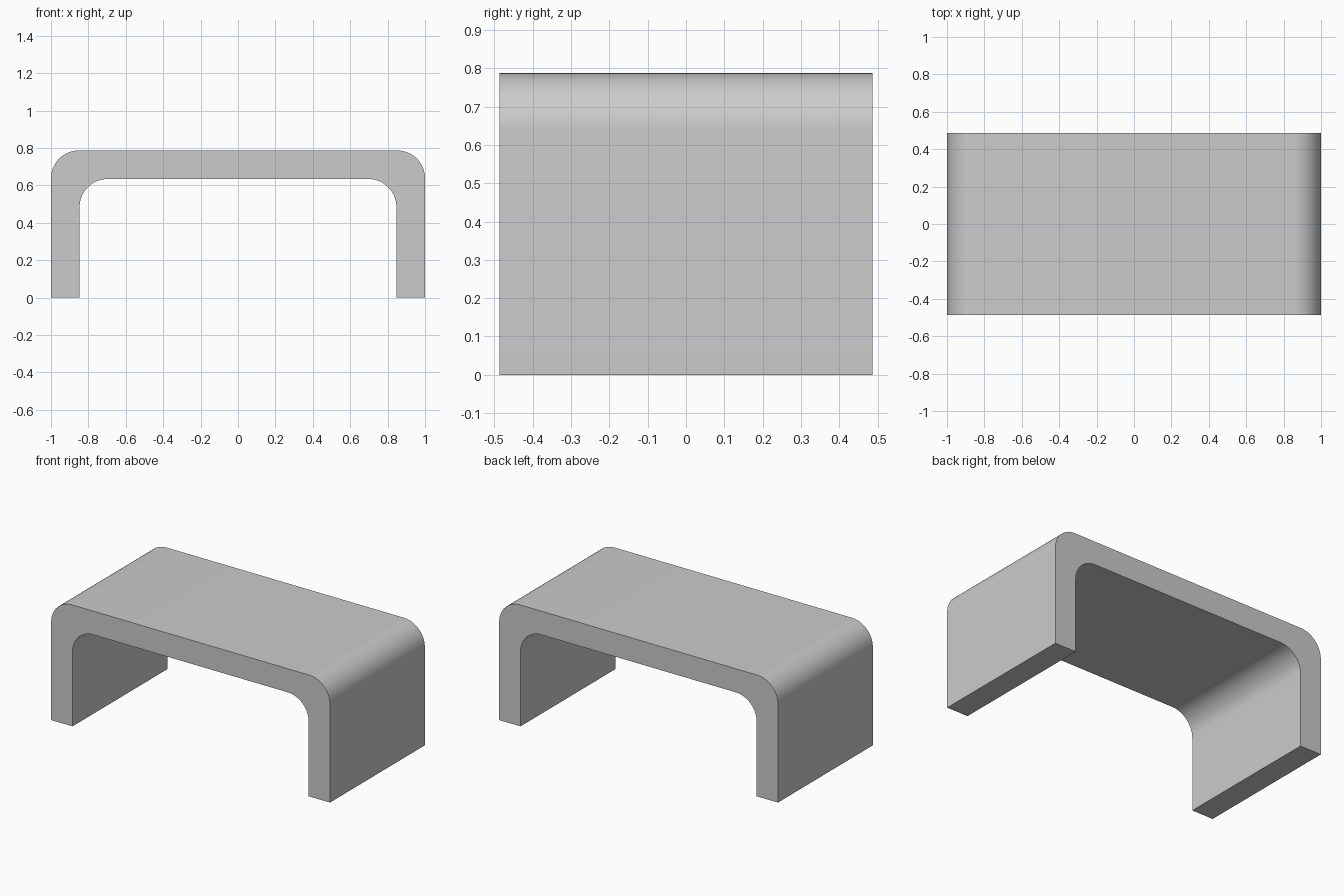
import bpy
import bmesh
from math import sin, cos, pi, radians

cube = bpy.data.objects.get("Cube")
if cube:
    bpy.data.objects.remove(cube, do_unlink=True)

HALF_WIDTH, HALF_DEPTH, HEIGHT = 1.0, 0.486, 0.787
THICKNESS, RADIUS, STEPS = 0.153, 0.15, 16

grey = bpy.data.materials.new("plain grey")
grey.use_nodes = True
colour = (0.6, 0.6, 0.6, 1)
grey.diffuse_color = colour
grey.node_tree.nodes["Principled BSDF"].inputs["Base Color"].default_value = colour


def arch(half_width, height):
    """Points of a round-cornered arch, from the right foot to the left foot."""
    cx, cz = half_width - RADIUS, height - RADIUS
    arc = [(cx + RADIUS * cos(a), cz + RADIUS * sin(a))
           for a in (pi / 2 * i / STEPS for i in range(STEPS + 1))]
    side = [(half_width, 0)] + arc
    return side + [(-x, z) for x, z in reversed(side)]


# Bent table body: one arch profile extruded from front to back
outline = arch(HALF_WIDTH, HEIGHT) + arch(HALF_WIDTH - THICKNESS, HEIGHT - THICKNESS)[::-1]
bm = bmesh.new()
front = bm.faces.new([bm.verts.new((x, -HALF_DEPTH, z)) for x, z in outline])
extruded = bmesh.ops.extrude_face_region(bm, geom=[front], use_keep_orig=True)
back_verts = [g for g in extruded["geom"] if isinstance(g, bmesh.types.BMVert)]
bmesh.ops.translate(bm, verts=back_verts, vec=(0, 2 * HALF_DEPTH, 0))
bmesh.ops.recalc_face_normals(bm, faces=bm.faces)

mesh = bpy.data.meshes.new("table_body")
bm.to_mesh(mesh)
bm.free()
mesh.materials.append(grey)
table = bpy.data.objects.new("table_body", mesh)
bpy.context.collection.objects.link(table)

# Smooth bends, crisp edges
bpy.ops.object.select_all(action="DESELECT")
table.select_set(True)
bpy.context.view_layer.objects.active = table
bpy.ops.object.shade_smooth_by_angle(angle=radians(30))
